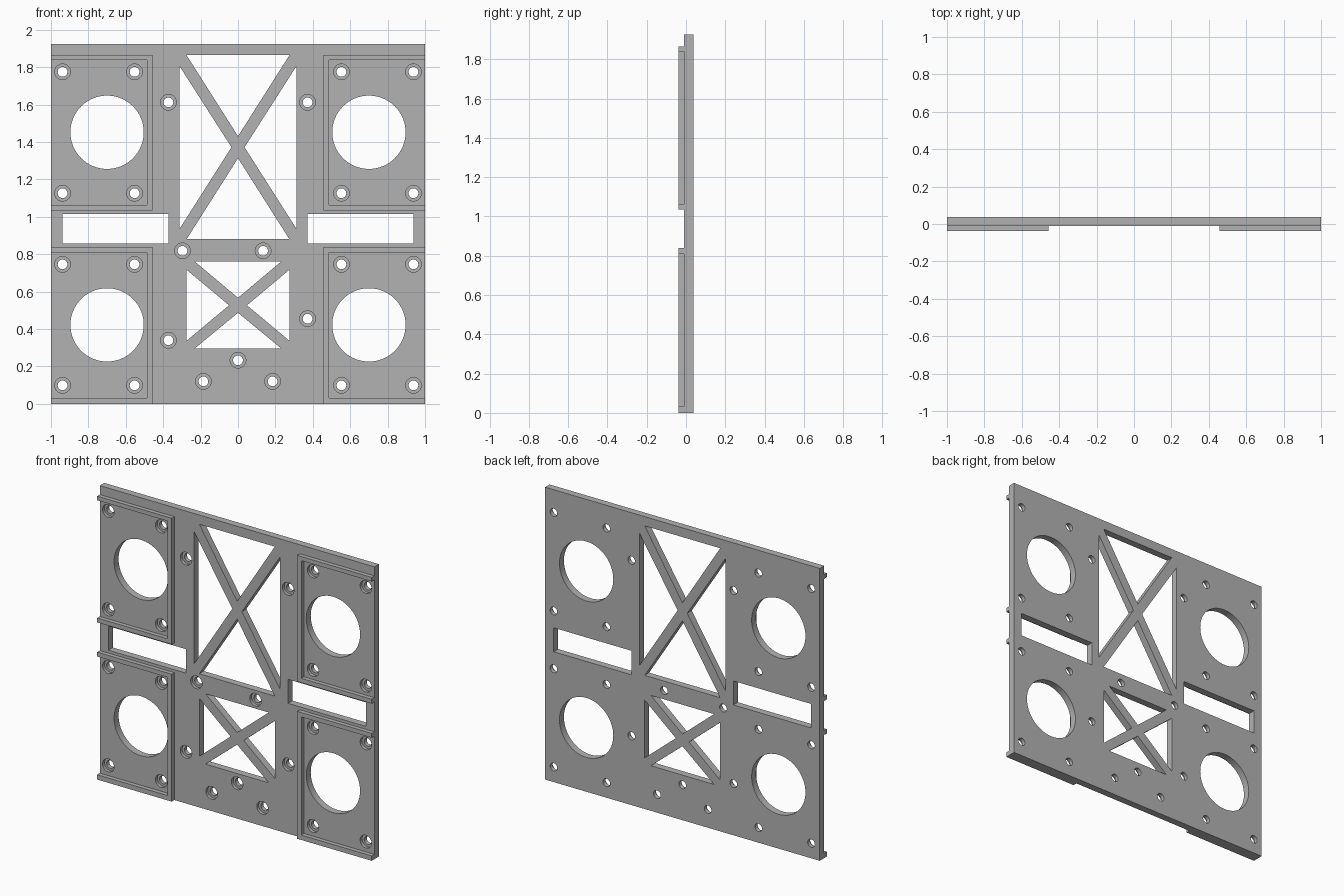
import bpy, bmesh, math

if "Cube" in bpy.data.objects:
    bpy.data.objects.remove(bpy.data.objects["Cube"])

Y_BACK, Y_FACE, Y_RAIL = 0.037, -0.0095, -0.037   # back, front face, rail front
HEIGHT = 1.925

grey = bpy.data.materials.new("plain grey")
grey.diffuse_color = (0.45, 0.45, 0.45, 1)
grey.use_nodes = True
grey.node_tree.nodes["Principled BSDF"].inputs["Base Color"].default_value = grey.diffuse_color


def add_loft(bm, rings):
    """Closed solid through equal-length rings of (x, y, z) points."""
    loops = [[bm.verts.new(p) for p in ring] for ring in rings]
    n = len(loops[0])
    for a, b in zip(loops, loops[1:]):
        for i in range(n):
            j = (i + 1) % n
            bm.faces.new((a[i], a[j], b[j], b[i]))
    bm.faces.new(loops[0][::-1])
    bm.faces.new(loops[-1])


def prism(bm, pts, y0, y1):
    add_loft(bm, [[(x, y, z) for x, z in pts] for y in (y0, y1)])


def rect(x0, x1, z0, z1):
    return [(x0, z0), (x1, z0), (x1, z1), (x0, z1)]


def round_plug(bm, x, z, steps, n):
    """Round cutter with (y, radius) steps."""
    add_loft(bm, [[(x + r * math.cos(2 * math.pi * i / n), y,
                    z + r * math.sin(2 * math.pi * i / n)) for i in range(n)]
                  for y, r in steps])


def finish(bm, name):
    bmesh.ops.recalc_face_normals(bm, faces=bm.faces)
    me = bpy.data.meshes.new(name)
    bm.to_mesh(me)
    bm.free()
    me.materials.append(grey)
    ob = bpy.data.objects.new(name, me)
    bpy.context.collection.objects.link(ob)
    return ob


# Main plate
bm = bmesh.new()
prism(bm, rect(-1, 1, 0, HEIGHT), Y_FACE, Y_BACK)
plate = finish(bm, "main_plate")

# Cutters for every opening
bm = bmesh.new()
Y0, Y1 = -0.1, 0.1


def braced_window(w, z0, z1, tip_x, side_z0, side_z1, gap_x, gap_z, mid):
    """Four triangles that leave an X brace."""
    prism(bm, [(-tip_x, z1), (tip_x, z1), (0, mid + gap_z)], Y0, Y1)
    prism(bm, [(-tip_x, z0), (tip_x, z0), (0, mid - gap_z)], Y0, Y1)
    for s in (-1, 1):
        prism(bm, [(s * w, side_z0), (s * w, side_z1), (s * gap_x, mid)], Y0, Y1)


braced_window(0.313, 0.88, 1.864, 0.275, 0.935, 1.806, 0.035, 0.059, 1.372)
braced_window(0.275, 0.297, 0.76, 0.23, 0.337, 0.717, 0.048, 0.04, 0.527)

screws = [(-0.372, 1.612), (0.372, 1.612), (-0.297, 0.818), (0.134, 0.818),
          (0.372, 0.455), (-0.372, 0.34), (0, 0.233), (-0.185, 0.12), (0.185, 0.12)]
for s in (-1, 1):
    # Side slots and large round openings
    prism(bm, rect(*sorted((s * 0.372, s * 0.938)), 0.858, 1.016), Y0, Y1)
    for z in (0.422, 1.452):
        round_plug(bm, s * 0.70, z, [(Y0, 0.196), (Y1, 0.196)], 64)
    screws += [(s * x, z) for x in (0.553, 0.938) for z in (0.099, 0.746, 1.126, 1.775)]

# Screw holes with a recess for the head
for x, z in screws:
    round_plug(bm, x, z, [(Y0, 0.042), (Y_FACE + 0.02, 0.042),
                          (Y_FACE + 0.02, 0.026), (Y1, 0.026)], 32)
cutter = finish(bm, "opening_cutter")
cutter.hide_render = True

mod = plate.modifiers.new("openings", 'BOOLEAN')
mod.operation, mod.solver, mod.object = 'DIFFERENCE', 'EXACT', cutter
bpy.context.view_layer.objects.active = plate
plate.select_set(True)
bpy.ops.object.modifier_apply(modifier=mod.name)
bpy.data.objects.remove(cutter)
bpy.ops.object.shade_smooth_by_angle(angle=math.radians(30))

# Raised rails: a bracket shape open to the outer edge around each large opening
for level, z0, z0i, z1i, z1 in (("lower", 0, 0.032, 0.81, 0.839),
                                ("upper", 1.035, 1.064, 1.839, 1.866)):
    for side, s in (("left", -1), ("right", 1)):
        bm = bmesh.new()
        prism(bm, [(s * x, z) for x, z in (
            (1, z0), (0.457, z0), (0.457, z1), (1, z1),
            (1, z1i), (0.487, z1i), (0.487, z0i), (1, z0i))], Y_RAIL, Y_FACE)
        finish(bm, f"{level}_{side}_rail")
